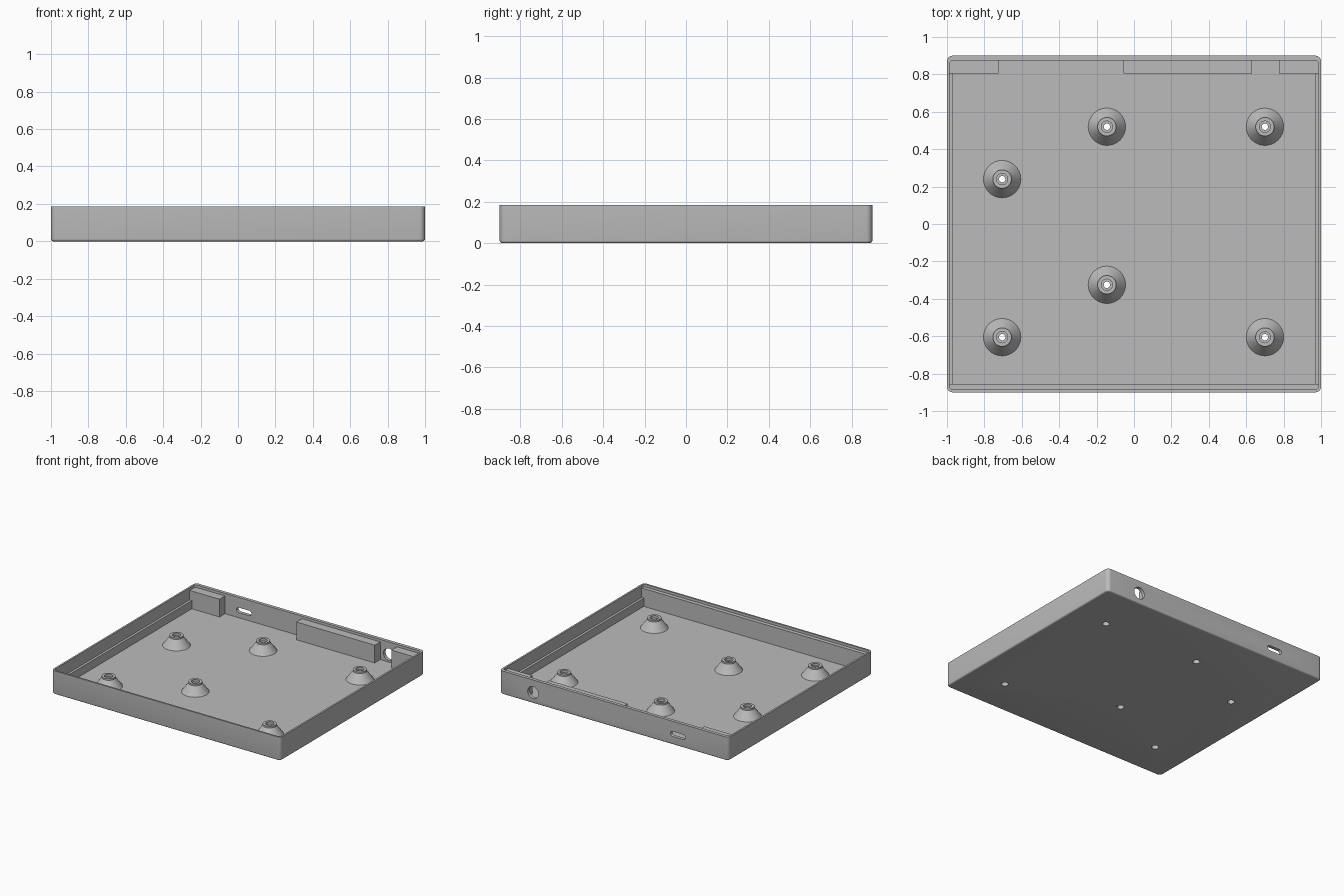
import bpy, bmesh, math
from mathutils import Vector, Matrix

cube = bpy.data.objects.get("Cube")
if cube:
    bpy.data.objects.remove(cube, do_unlink=True)

grey = bpy.data.materials.new("plain_grey")
grey.use_nodes = True
grey.diffuse_color = (0.5, 0.5, 0.5, 1)
grey.node_tree.nodes["Principled BSDF"].inputs["Base Color"].default_value = (0.5, 0.5, 0.5, 1)

FLOOR, LEDGE, TOP = 0.025, 0.165, 0.185


def finish(bm, name):
    bmesh.ops.recalc_face_normals(bm, faces=bm.faces)
    mesh = bpy.data.meshes.new(name)
    bm.to_mesh(mesh)
    bm.free()
    mesh.materials.append(grey)
    obj = bpy.data.objects.new(name, mesh)
    bpy.context.collection.objects.link(obj)
    return obj


def smooth(obj):
    bpy.ops.object.select_all(action="DESELECT")
    obj.select_set(True)
    bpy.context.view_layer.objects.active = obj
    bpy.ops.object.shade_smooth_by_angle(angle=math.radians(30))


def box(name, lo, hi, corner=0, bottom=0):
    """Box between two corners, with optional rounded uprights and bottom rim."""
    lo, hi = Vector(lo), Vector(hi)
    bm = bmesh.new()
    bmesh.ops.create_cube(bm, size=1, matrix=Matrix.Translation((lo + hi) / 2)
                          @ Matrix.Diagonal((*(hi - lo), 1)))
    if corner:
        uprights = [e for e in bm.edges if abs(e.verts[0].co.z - e.verts[1].co.z) > 0.01]
        bmesh.ops.bevel(bm, geom=uprights, offset=corner, segments=6, profile=0.5, affect="EDGES")
    if bottom:
        rim = [e for e in bm.edges if all(v.co.z < lo.z + 1e-4 for v in e.verts)]
        bmesh.ops.bevel(bm, geom=rim, offset=bottom, segments=4, profile=0.5, affect="EDGES")
    return finish(bm, name)


def prism(name, outline, axis, depth, centre):
    """Extrude a closed 2D outline along y or z, centred on a point."""
    bm = bmesh.new()
    place = (lambda u, v, d: (u, d, v)) if axis == "y" else (lambda u, v, d: (u, v, d))
    face = bm.faces.new([bm.verts.new(Vector(centre) + Vector(place(u, v, -depth / 2)))
                         for u, v in outline])
    new = bmesh.ops.extrude_face_region(bm, geom=[face])["geom"]
    bmesh.ops.translate(bm, vec=place(0, 0, depth),
                        verts=[g for g in new if isinstance(g, bmesh.types.BMVert)])
    return finish(bm, name)


def stadium(radius, half=0, n=32):
    """Circle outline, stretched sideways into a slot when half is given."""
    points = []
    for i in range(n):
        a = 2 * math.pi * (i + 0.5) / n
        points.append((radius * math.cos(a) + math.copysign(half, math.cos(a)), radius * math.sin(a)))
    return points


def cut(obj, cutter):
    mod = obj.modifiers.new("cut", "BOOLEAN")
    mod.operation, mod.solver, mod.object = "DIFFERENCE", "EXACT", cutter
    cutter.hide_render = True
    bpy.context.view_layer.objects.active = obj
    bpy.ops.object.modifier_apply(modifier=mod.name)
    bpy.data.objects.remove(cutter, do_unlink=True)


def lathe(name, profile, centre, n=32):
    """Revolve a closed profile of (radius, height) points."""
    bm = bmesh.new()
    rings = []
    for i in range(n):
        a = 2 * math.pi * i / n
        rings.append([bm.verts.new((centre[0] + r * math.cos(a), centre[1] + r * math.sin(a), z))
                      for r, z in profile])
    for i in range(n):
        a, b = rings[i], rings[(i + 1) % n]
        for j in range(len(profile)):
            k = (j + 1) % len(profile)
            bm.faces.new((a[j], b[j], b[k], a[k]))
    return finish(bm, name)


# Tray shell with rounded corners, hollowed from above
tray = box("tray", (-1, -0.9, 0), (1, 0.9, TOP), corner=0.03, bottom=0.012)
cut(tray, box("hollow", (-0.986, -0.886, FLOOR), (0.986, 0.874, 0.4), corner=0.02))

# Openings in the back wall: cable slot and round socket
cut(tray, prism("slot_cutter", stadium(0.02, 0.045), "y", 0.1, (-0.56, 0.9, 0.085)))
cut(tray, prism("socket_cutter", stadium(0.047), "y", 0.1, (0.705, 0.9, 0.085)))

# Screw posts over holes in the floor
post_profile = [(0.1, FLOOR), (0.05, 0.092), (0.05, 0.105), (0.03, 0.105), (0.03, 0.085),
                (0.017, 0.085), (0.017, 0.04), (0.026, 0.04), (0.026, 0.015), (0.1, 0.015)]
posts = [(-0.145, 0.52), (0.7, 0.52), (-0.705, 0.24),
         (-0.145, -0.325), (-0.705, -0.605), (0.7, -0.605)]
for i, (x, y) in enumerate(posts):
    cut(tray, prism("hole_cutter", stadium(0.026), "z", 0.1, (x, y, 0)))
    smooth(lathe(f"screw_post_{i + 1}", post_profile, (x, y)))
smooth(tray)

# Support blocks along the back wall
for name, x0, x1 in (("right_block", -0.99, -0.725), ("middle_block", -0.055, 0.63),
                     ("left_block", 0.775, 0.99)):
    box(name, (x0, 0.805, 0.02), (x1, 0.88, LEDGE))

# Front ledge and low side rails
box("front_ledge", (-0.99, -0.892, 0.02), (0.99, -0.855, LEDGE))
for side, name in ((-1, "right_rail"), (1, "left_rail")):
    x0, x1 = sorted((side * 0.992, side * 0.967))
    box(name, (x0, -0.86, 0.02), (x1, 0.81, 0.09))
